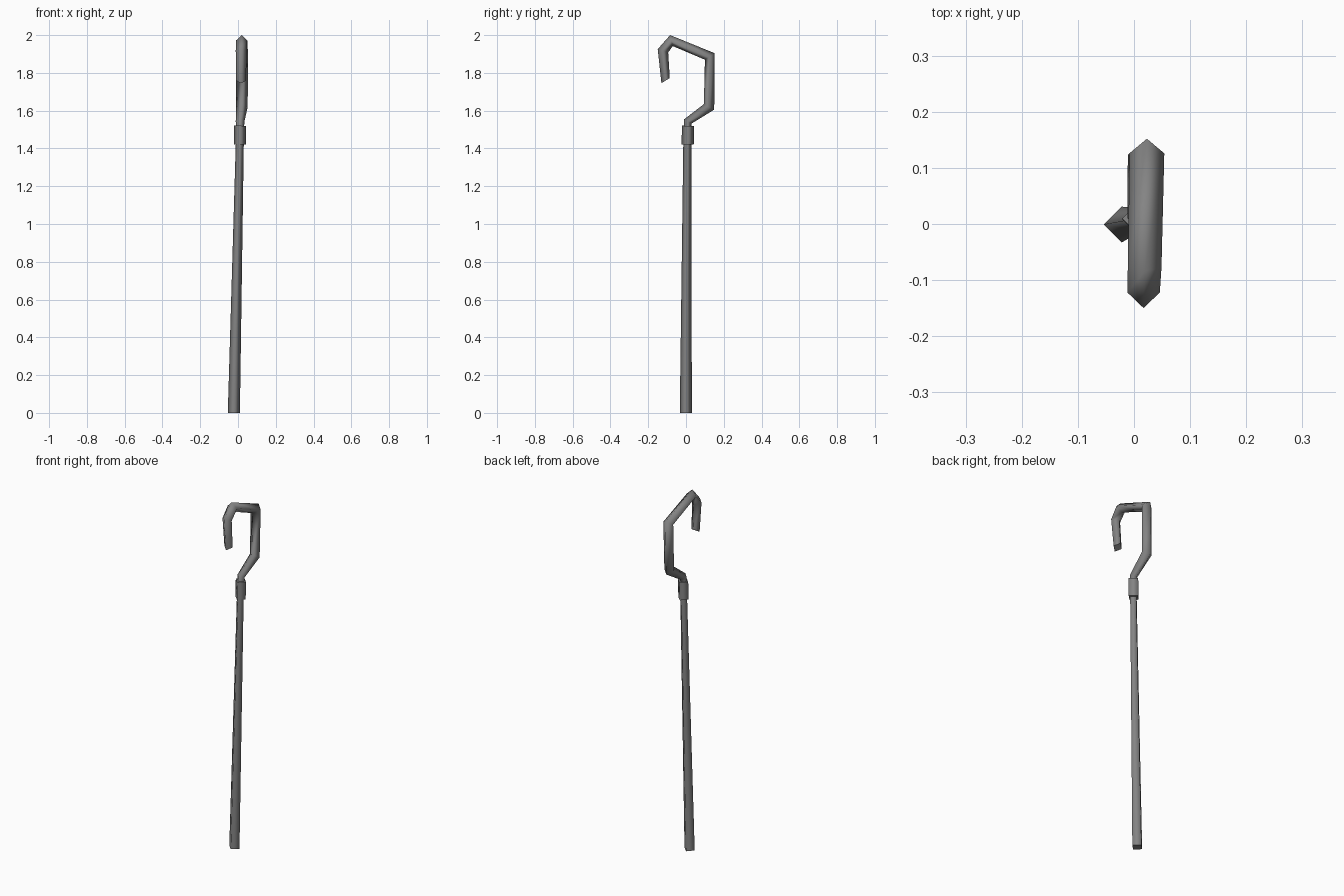
import bpy, bmesh
from mathutils import Vector

if "Cube" in bpy.data.objects:
    bpy.data.objects.remove(bpy.data.objects["Cube"])

# Dark grey metal
dark = bpy.data.materials.new("dark_grey")
dark.diffuse_color = (0.23, 0.23, 0.23, 1)
dark.use_nodes = True
dark.node_tree.nodes["Principled BSDF"].inputs["Base Color"].default_value = dark.diffuse_color


def sweep(name, stations, end_dir=None):
    """Four-sided tube; each station is (x, y, z, radius). Corners lie on x and in the bend plane."""
    pts = [Vector(s[:3]) for s in stations]
    bm = bmesh.new()
    rings = []
    for i, p in enumerate(pts):
        last = i == len(pts) - 1
        into = (p - pts[i - 1]).normalized() if i else Vector()
        out = Vector() if last else (pts[i + 1] - p).normalized()
        tangent = (into + out).normalized()
        if last and end_dir:
            tangent = Vector(end_dir).normalized()
        side = Vector((1, 0, 0))
        side = (side - tangent * side.dot(tangent)).normalized()
        up = tangent.cross(side)
        r = stations[i][3]
        rings.append([bm.verts.new(p + d * r) for d in (side, up, -side, -up)])
    for a, b in zip(rings, rings[1:]):
        for k in range(4):
            n = (k + 1) % 4
            bm.faces.new((a[k], a[n], b[n], b[k])).smooth = True
    # flat end caps with crisp borders
    for cap in (bm.faces.new(rings[0][::-1]), bm.faces.new(rings[-1])):
        for e in cap.edges:
            e.smooth = False
    bmesh.ops.recalc_face_normals(bm, faces=bm.faces)
    mesh = bpy.data.meshes.new(name)
    bm.to_mesh(mesh)
    bm.free()
    mesh.materials.append(dark)
    obj = bpy.data.objects.new(name, mesh)
    bpy.context.collection.objects.link(obj)
    return obj


# Tapered, slightly leaning shaft
sweep("shaft", [(-0.022, -0.001, 0.0, 0.032), (0.010, 0.007, 1.45, 0.021)])

# Collar joining shaft and hook
sweep("collar", [(0.010, 0.009, 1.42, 0.032), (0.011, 0.010, 1.52, 0.032)])

# Angular crook with an obliquely cut tip
sweep("hook", [
    (0.010, 0.009, 1.49, 0.021),
    (0.011, 0.010, 1.543, 0.023),
    (0.020, 0.122, 1.620, 0.031),
    (0.023, 0.126, 1.887, 0.031),
    (0.019, -0.077, 1.971, 0.030),
    (0.017, -0.122, 1.917, 0.029),
    (0.016, -0.108, 1.759, 0.026),
], end_dir=(0, 0.53, -0.85))
